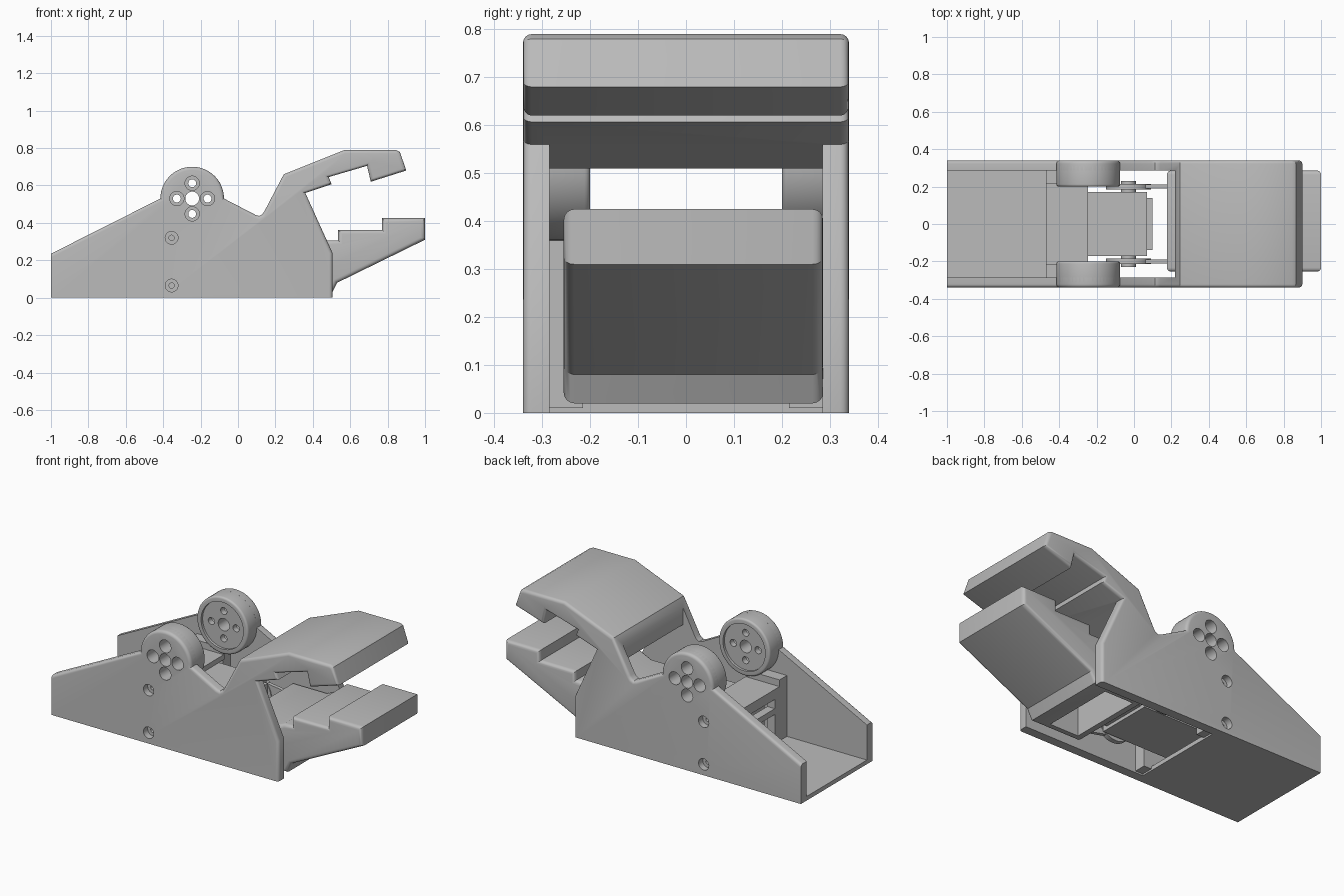
import bpy, bmesh, math
from mathutils import Matrix, Vector

if bpy.data.objects.get("Cube"):
    bpy.data.objects.remove(bpy.data.objects["Cube"])

grey = bpy.data.materials.new("plain grey")
grey.use_nodes = True
GREY = (0.5, 0.5, 0.5, 1)
grey.diffuse_color = GREY
grey.node_tree.nodes["Principled BSDF"].inputs["Base Color"].default_value = GREY


def finish(name, bm):
    bmesh.ops.recalc_face_normals(bm, faces=bm.faces)
    mesh = bpy.data.meshes.new(name)
    bm.to_mesh(mesh)
    bm.free()
    mesh.materials.append(grey)
    ob = bpy.data.objects.new(name, mesh)
    bpy.context.collection.objects.link(ob)
    return ob


def extrude(name, points, y0, y1, bevel=0, sharp=lambda a, b: False):
    """Extrude an x-z profile along y, rounding the rims of both caps."""
    bm = bmesh.new()
    face = bm.faces.new([bm.verts.new((x, y0, z)) for x, z in points])
    new = bmesh.ops.extrude_face_region(bm, geom=[face])["geom"]
    bmesh.ops.translate(bm, vec=(0, y1 - y0, 0),
                        verts=[v for v in new if isinstance(v, bmesh.types.BMVert)])
    if bevel:
        bmesh.ops.recalc_face_normals(bm, faces=bm.faces)
        rims = [e for e in bm.edges
                if abs(e.verts[0].co.y - e.verts[1].co.y) < 1e-5
                and not sharp(e.verts[0].co, e.verts[1].co)]
        bmesh.ops.bevel(bm, geom=rims, offset=bevel, segments=4, profile=0.5,
                        affect='EDGES', clamp_overlap=False)
    return finish(name, bm)


def box(name, x0, x1, y0, y1, z0, z1):
    return extrude(name, [(x0, z0), (x1, z0), (x1, z1), (x0, z1)], y0, y1)


def cylinder(name, x, z, r, y0, y1, bevel=0):
    ring = [(x + r * math.cos(math.tau * i / 48), z + r * math.sin(math.tau * i / 48))
            for i in range(48)]
    return extrude(name, ring, y0, y1, bevel)


def cut(ob, cutter):
    mod = ob.modifiers.new("cut", 'BOOLEAN')
    mod.operation, mod.solver, mod.object = 'DIFFERENCE', 'EXACT', cutter
    bpy.context.view_layer.objects.active = ob
    bpy.ops.object.modifier_apply(modifier=mod.name)
    bpy.data.objects.remove(cutter)


# Shell: both walls and the fixed upper jaw share one silhouette
PX, PZ, PR = -0.245, 0.53, 0.17
hump = [(PX - PR * math.cos(math.pi * i / 28), PZ + PR * math.sin(math.pi * i / 28))
        for i in range(29)]
outline = [(-1, 0), (-1, 0.235)] + hump + [
    (0.095, 0.442), (0.113, 0.437), (0.128, 0.444), (0.14, 0.46),
    (0.245, 0.66), (0.57, 0.79), (0.845, 0.79), (0.865, 0.78), (0.9, 0.68),
    (0.71, 0.62), (0.69, 0.705), (0.485, 0.645), (0.5, 0.607), (0.36, 0.56),
    (0.505, 0.24), (0.505, 0)]


def flat_rim(a, b):
    return max(a.z, b.z) < 0.001 or max(a.x, b.x) < -0.999


shell = extrude("body_shell", outline, -0.34, 0.34, 0.018, flat_rim)
hollow = [(-1.1, 0.025), (-0.3, 0.025), (-0.3, -0.1), (0.6, -0.1), (0.6, 0.2),
          (0.36, 0.56), (0.22, 0.51), (0.22, 1), (-1.1, 1)]
cut(shell, extrude("hollow_cutter", hollow, -0.285, 0.285))

# Pivot bosses and mounting pads inside each wall
solids = [shell]
for side, s in (("left", 1), ("right", -1)):
    boss = cylinder(side + "_pivot_boss", PX, PZ, PR, s * 0.2, s * 0.32, 0.012)
    recess = cylinder("recess_cutter", PX, PZ, 0.14, s * 0.15, s * 0.215)
    cut(boss, recess)
    pad = box(side + "_mount_pad", -0.47, -0.25, s * 0.215, s * 0.29, 0.01, 0.39)
    solids += [boss, pad]

# Holes: counterbored bolt circle, open centre, and two screws per wall
D = 0.082
bolts = [(PX + D, PZ), (PX - D, PZ), (PX, PZ + D), (PX, PZ - D)]
screws = [(-0.355, 0.32), (-0.355, 0.065)]
for ob in solids:
    pad = "pad" in ob.name
    if not pad:
        cut(ob, cylinder("centre_cutter", PX, PZ, 0.037, -0.5, 0.5))
    for x, z in ([] if pad else bolts):
        cut(ob, cylinder("bolt_cutter", x, z, 0.021, -0.5, 0.5))
        for s in (1, -1):
            cut(ob, cylinder("bore_cutter", x, z, 0.038, s * 0.25, s * 0.5))
    for x, z in ([] if "boss" in ob.name else screws):
        for s in (1, -1):
            cut(ob, cylinder("screw_cutter", x, z, 0.034, s * 0.3, s * 0.5))
            cut(ob, cylinder("screw_core_cutter", x, z, 0.014, s * 0.27, s * 0.5))

# Moving lower jaw with stepped grip and an open frame behind it
jaw = [(0.2, 0.02), (0.5, 0.02), (0.53, 0.08), (1, 0.31), (1, 0.425), (0.77, 0.425),
       (0.77, 0.362), (0.535, 0.362), (0.535, 0.307), (0.48, 0.307), (0.4, 0.27),
       (0.176, 0.27), (0.176, 0.02)]
lower = extrude("lower_jaw", jaw, -0.255, 0.29 - 0.004, 0.022)
cut(lower, box("frame_cutter", 0.21, 0.4, -0.21, 0.24, -0.1, 0.22))
for side, s in (("left", 1), ("right", -1)):
    arm = [(-0.03, 0.1), (0.2, 0.05), (0.2, 0.25), (-0.03, 0.28)]
    extrude(side + "_jaw_arm", arm, s * 0.19, s * 0.212)
    cylinder(side + "_jaw_hub", -0.03, 0.19, 0.12, s * 0.185, s * 0.215)
    cylinder(side + "_hub_cap", -0.03, 0.19, 0.04, s * 0.14, s * 0.23)

# Motor and the bracket holding it between the pads
box("motor", -0.4, 0.07, -0.17, 0.17, 0.08, 0.32)
box("motor_end_plate", 0.07, 0.1, -0.14, 0.14, 0.1, 0.3)
box("bracket_top", -0.47, -0.245, -0.22, 0.22, 0.32, 0.35)
for i, z in enumerate((0.03, 0.2, 0.29)):
    box(f"bracket_rail_{i + 1}", -0.47, -0.42, -0.22, 0.22, z, z + 0.035)
for side, s in (("left", 1), ("right", -1)):
    box(side + "_bracket_post", -0.47, -0.42, s * 0.17, s * 0.22, 0.02, 0.33)

# Smooth the rounded rims while keeping hard edges
for ob in bpy.context.collection.objects:
    ob.select_set(ob.type == 'MESH')
bpy.context.view_layer.objects.active = shell
bpy.ops.object.shade_smooth_by_angle(angle=math.radians(30))
